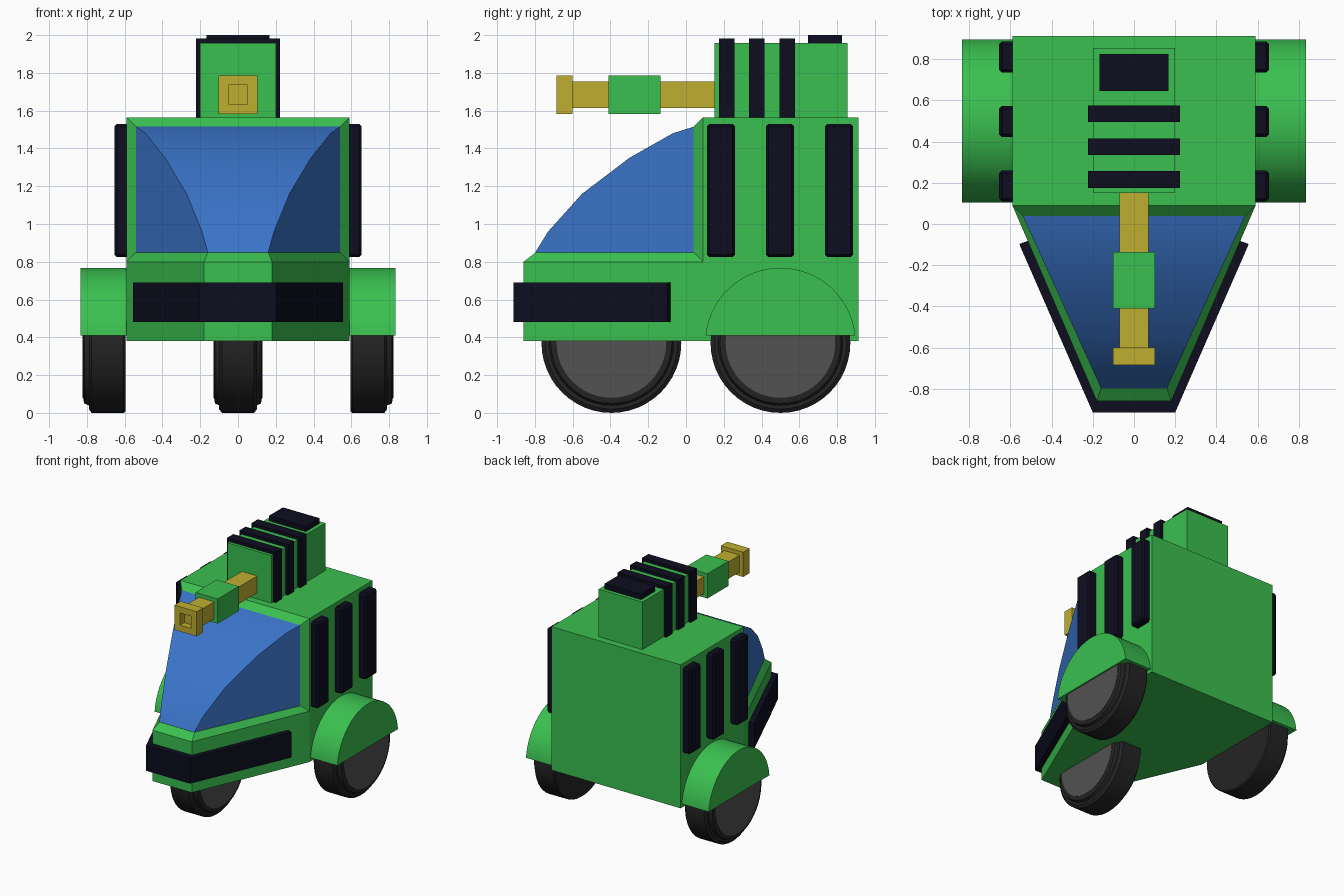
import bpy, bmesh, math

default = bpy.data.objects.get("Cube")
if default:
    bpy.data.objects.remove(default, do_unlink=True)


def material(name, r, g, b):
    m = bpy.data.materials.new(name)
    m.use_nodes = True
    m.diffuse_color = (r, g, b, 1)
    m.node_tree.nodes["Principled BSDF"].inputs["Base Color"].default_value = (r, g, b, 1)
    return m


GREEN = material("green paint", 0.043, 0.53, 0.08)
BLUE = material("blue glass", 0.042, 0.175, 0.58)
NAVY = material("navy trim", 0.004, 0.004, 0.014)
YELLOW = material("yellow metal", 0.53, 0.43, 0.03)
RUBBER = material("black rubber", 0.018, 0.018, 0.018)
GREY = material("grey hub", 0.085, 0.085, 0.085)


def finish(name, bm, mat, bevel=0, smooth=False):
    bmesh.ops.recalc_face_normals(bm, faces=bm.faces)
    mesh = bpy.data.meshes.new(name)
    bm.to_mesh(mesh)
    bm.free()
    mesh.materials.append(mat)
    obj = bpy.data.objects.new(name, mesh)
    bpy.context.collection.objects.link(obj)
    if bevel:
        mod = obj.modifiers.new("soft edges", 'BEVEL')
        mod.width, mod.segments = bevel, 1
        mod.limit_method, mod.angle_limit = 'ANGLE', math.radians(40)
    if smooth:
        bpy.ops.object.select_all(action='DESELECT')
        obj.select_set(True)
        bpy.context.view_layer.objects.active = obj
        bpy.ops.object.shade_smooth_by_angle(angle=math.radians(30))
    return obj


def loft(name, rings, mat, bevel=0, smooth=False):
    """Skin a list of equal-length point rings and cap both ends."""
    bm = bmesh.new()
    loops = [[bm.verts.new(p) for p in ring] for ring in rings]
    n = len(loops[0])
    for a, b in zip(loops, loops[1:]):
        for i in range(n):
            j = (i + 1) % n
            bm.faces.new((a[i], a[j], b[j], b[i]))
    bm.faces.new(loops[0])
    bm.faces.new(loops[-1])
    return finish(name, bm, mat, bevel, smooth)


def rect(hw, y, z0, z1):
    return [(-hw, y, z0), (hw, y, z0), (hw, y, z1), (-hw, y, z1)]


def box(name, x0, x1, y0, y1, z0, z1, mat, bevel=0):
    rings = [[(x0, y, z0), (x1, y, z0), (x1, y, z1), (x0, y, z1)] for y in (y0, y1)]
    return loft(name, rings, mat, bevel)


def plan(half, z):
    """Mirror a half outline across x and lift it to height z."""
    return [(x, y, z) for x, y in half] + [(-x, y, z) for x, y in reversed(half)]


def turned(name, profile, y, z, mat, n=48):
    """Revolve (x, radius) pairs around an axle along x."""
    rings = [[(x, y + r * math.cos(2 * math.pi * i / n), z + r * math.sin(2 * math.pi * i / n))
              for i in range(n)] for x, r in profile]
    return loft(name, rings, mat, smooth=True)


# Cabin, with a chamfered frame around the windshield
loft("cabin", [rect(0.54, 0.04, 0.85, 1.515), rect(0.59, 0.09, 0.80, 1.565),
               rect(0.59, 0.09, 0.38, 1.565), rect(0.59, 0.912, 0.38, 1.565)], GREEN)

# Tapered nose with chamfered rim
outer = [(0.59, 0.09), (0.18, -0.86)]
inner = [(0.54, 0.04), (0.16, -0.795)]
loft("nose", [plan(outer, 0.38), plan(outer, 0.80), plan(inner, 0.85)], GREEN)

# Windshield: curved roof over upright tapering sides
curve = [(-0.797, 0.852), (-0.73, 0.96), (-0.55, 1.16), (-0.30, 1.35), (-0.07, 1.48), (0.04, 1.515)]
glass = [rect(0.16 + 0.38 * (y + 0.797) / 0.837, y, 0.849, z) for y, z in curve]
loft("windshield", glass, BLUE, smooth=True)

# Wraparound bumper
bumper = [(0.51, -0.08), (0.557, -0.097), (0.20, -0.914)]
loft("bumper", [plan(bumper, 0.48), plan(bumper, 0.69)], NAVY)

# Side ribs, fenders and rear wheels
for side, label in ((1, "left"), (-1, "right")):
    for i in range(3):
        y = 0.185 + 0.3125 * i
        box(f"{label}_rib_{i + 1}", side * 0.56, side * 0.655, y - 0.075, y + 0.075,
            0.825, 1.53, NAVY, 0.014)

    start = math.asin(0.04 / 0.398)
    angles = [start + (math.pi - 2 * start) * i / 32 for i in range(33)]
    arch = [[(side * x, 0.5 + 0.398 * math.cos(a), 0.37 + 0.398 * math.sin(a)) for a in angles]
            for x in (0.58, 0.835)]
    loft(f"{label}_fender", arch, GREEN, smooth=True)

    turned(f"{label}_rear_tyre", [(side * x, r) for x, r in
           ((0.595, 0.362), (0.605, 0.37), (0.775, 0.37), (0.79, 0.35), (0.79, 0.33),
            (0.815, 0.32), (0.82, 0.29))], 0.5, 0.37, RUBBER)
    turned(f"{label}_rear_hub", [(side * 0.70, 0.29), (side * 0.823, 0.29)], 0.5, 0.37, GREY)

# Front wheel
half = ((0.085, 0.37), (0.10, 0.35), (0.10, 0.33), (0.122, 0.32), (0.127, 0.29))
turned("front_tyre", [(-x, r) for x, r in reversed(half)] + list(half), -0.395, 0.37, RUBBER)
turned("front_hub", [(-0.13, 0.29), (0.13, 0.29)], -0.395, 0.37, GREY)

# Turret with bands and a top hatch
box("turret", -0.2, 0.2, 0.15, 0.855, 1.55, 1.957, GREEN)
for i in range(3):
    y = 0.215 + 0.16 * i
    box(f"turret_band_{i + 1}", -0.222, 0.222, y - 0.041, y + 0.041, 1.56, 1.982, NAVY)
box("turret_hatch", -0.167, 0.167, 0.645, 0.825, 1.94, 2.0, NAVY)

# Cannon barrel, sleeve and hollow muzzle
box("barrel", -0.07, 0.07, -0.61, 0.16, 1.615, 1.755, YELLOW)
box("barrel_sleeve", -0.102, 0.102, -0.41, -0.135, 1.583, 1.787, GREEN)
loft("muzzle", [rect(0.102, -0.6, 1.583, 1.787), rect(0.102, -0.685, 1.583, 1.787),
                rect(0.05, -0.685, 1.635, 1.735), rect(0.05, -0.63, 1.635, 1.735)], YELLOW)
